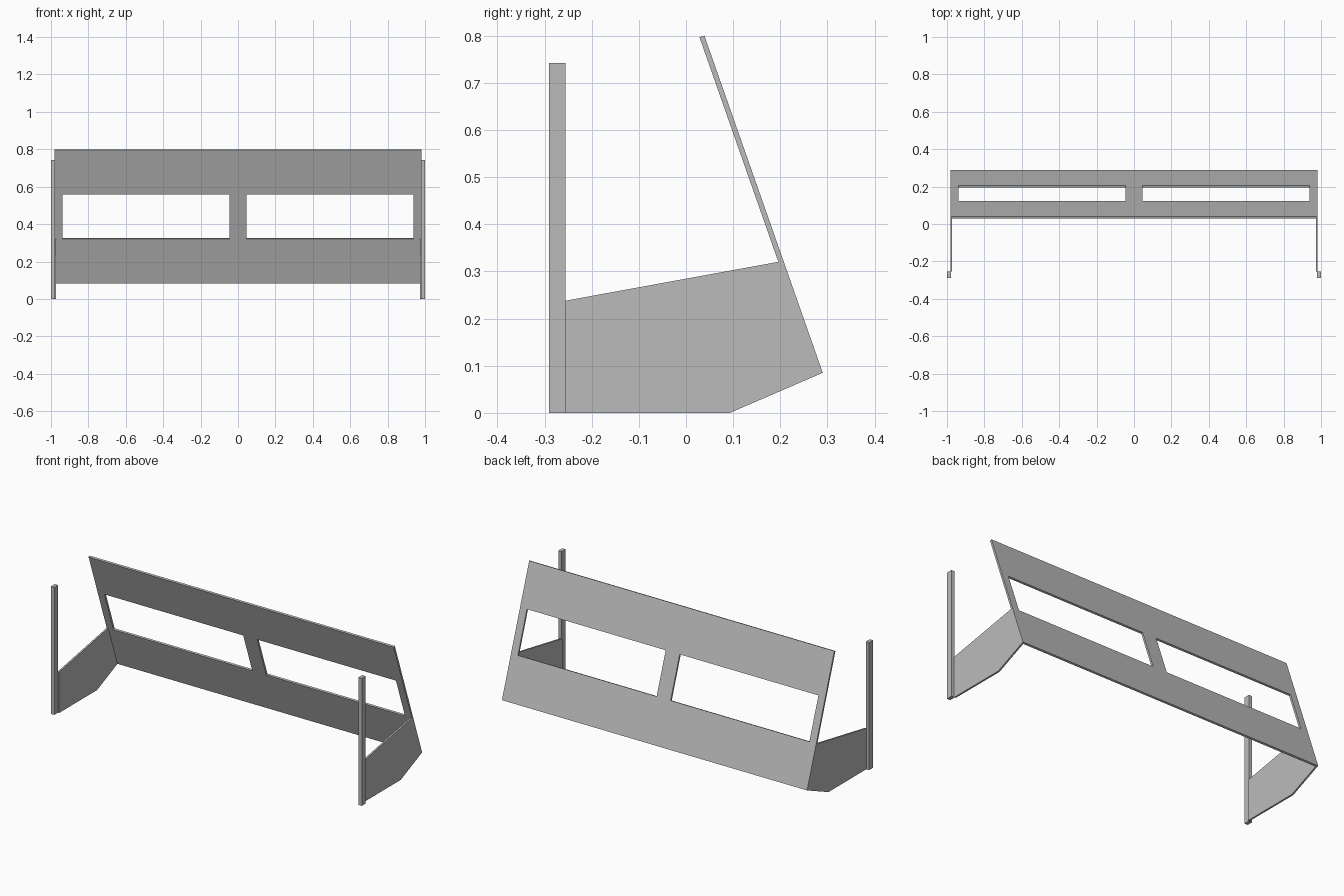
import bpy, bmesh
from mathutils import Vector

cube = bpy.data.objects.get("Cube")
if cube:
    bpy.data.objects.remove(cube, do_unlink=True)

grey = bpy.data.materials.new("light grey metal")
grey.use_nodes = True
COLOUR = (0.5, 0.5, 0.5, 1)
grey.diffuse_color = COLOUR
grey.node_tree.nodes["Principled BSDF"].inputs["Base Color"].default_value = COLOUR


def extrude_faces(name, polygons, offset):
    """Make a solid from flat polygons pushed along an offset."""
    bm = bmesh.new()
    for poly in polygons:
        bm.faces.new([bm.verts.new(p) for p in poly])
    bmesh.ops.remove_doubles(bm, verts=bm.verts, dist=1e-5)
    moved = bmesh.ops.extrude_face_region(bm, geom=bm.faces[:], use_keep_orig=True)
    verts = [g for g in moved["geom"] if isinstance(g, bmesh.types.BMVert)]
    bmesh.ops.translate(bm, verts=verts, vec=offset)
    bmesh.ops.recalc_face_normals(bm, faces=bm.faces)
    mesh = bpy.data.meshes.new(name)
    bm.to_mesh(mesh)
    bm.free()
    mesh.materials.append(grey)
    obj = bpy.data.objects.new(name, mesh)
    bpy.context.collection.objects.link(obj)
    return obj


# Leaning back panel: a grid of cells with the two window cells left out
low, high = Vector((0, 0.29, 0.085)), Vector((0, 0.039, 0.8))
slope = high - low
inward = Vector((0, -slope.z, slope.y)).normalized() * 0.011


def on_panel(x, z):
    return low + slope * ((z - low.z) / slope.z) + Vector((x, 0, 0))


xs = [-0.982, -0.938, -0.045, 0.045, 0.938, 0.982]
zs = [low.z, 0.325, 0.562, high.z]
cells = []
for i in range(5):
    for j in range(3):
        if j == 1 and i in (1, 3):
            continue
        cells.append([on_panel(xs[a], zs[b]) for a, b in
                      ((i, j), (i + 1, j), (i + 1, j + 1), (i, j + 1))])
panel = extrude_faces("back_panel", cells, inward)
bm = bmesh.new()
bm.from_mesh(panel.data)
bmesh.ops.dissolve_limit(bm, angle_limit=0.01, verts=bm.verts, edges=bm.edges)
bm.to_mesh(panel.data)
bm.free()

# Side plates and upright posts
plate = [(-0.255, 0), (0.093, 0), (0.29, 0.085), (0.205, 0.322), (-0.255, 0.238)]
post = [(-0.29, 0), (-0.255, 0), (-0.255, 0.742), (-0.29, 0.742)]
for side, s in (("left", 1), ("right", -1)):
    extrude_faces(side + "_side_plate", [[(s * 0.972, y, z) for y, z in plate]], (s * 0.01, 0, 0))
    extrude_faces(side + "_post", [[(s * 0.979, y, z) for y, z in post]], (s * 0.021, 0, 0))
